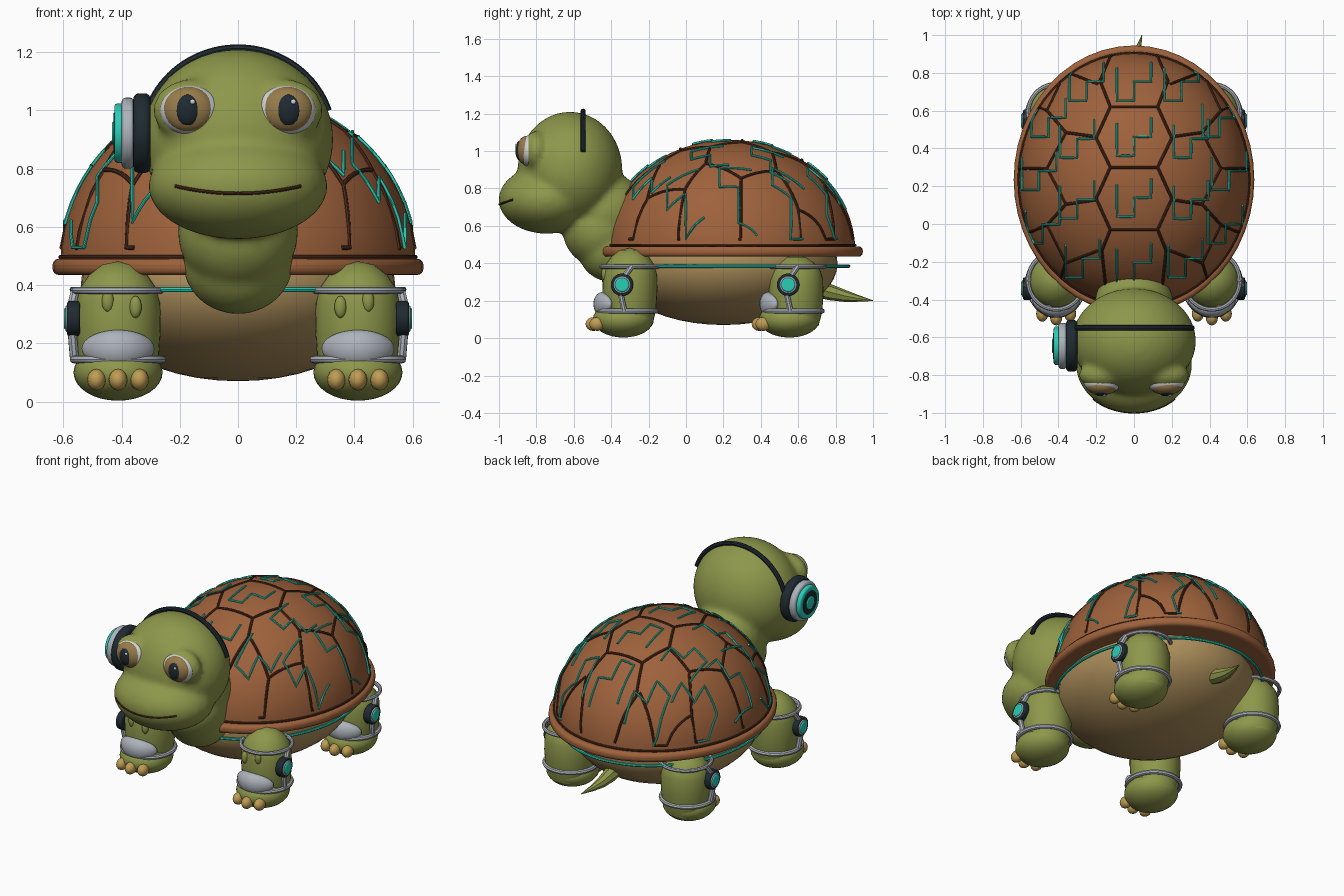
import bpy, bmesh, math
from mathutils import Vector, Matrix
from mathutils.bvhtree import BVHTree

cube = bpy.data.objects.get("Cube")
if cube:
    bpy.data.objects.remove(cube)


def material(name, *rgb):
    m = bpy.data.materials.new(name)
    m.use_nodes = True
    col = [(c / 255) ** 2.2 for c in rgb] + [1]
    m.diffuse_color = col
    m.node_tree.nodes["Principled BSDF"].inputs["Base Color"].default_value = col
    return m


green = material("skin green", 140, 150, 76)
brown = material("shell brown", 157, 98, 62)
seam_brown = material("seam dark brown", 80, 48, 34)
tan = material("belly tan", 172, 142, 92)
gold = material("claw gold", 190, 155, 84)
metal = material("metal grey", 172, 178, 186)
black = material("dark slate", 36, 46, 52)
cyan = material("cyan glow", 45, 205, 182)
amber = material("iris amber", 150, 122, 76)
white = material("eye white", 205, 210, 214)
parts = []


def finish(ob, name, mat):
    ob.name = ob.data.name = name
    ob.data.materials.clear()
    ob.data.materials.append(mat)
    parts.append(ob)
    return ob


def bake(ob):
    """Move the transform into the mesh."""
    bpy.context.view_layer.update()
    ob.data.transform(ob.matrix_world)
    ob.matrix_world = Matrix()


def ball(name, mat, loc, size, seg=32):
    bpy.ops.mesh.primitive_uv_sphere_add(segments=seg, ring_count=seg // 2, location=loc)
    ob = bpy.context.object
    ob.scale = size
    bake(ob)
    return finish(ob, name, mat)


def disc(name, mat, loc, radius, depth, bevel, sideways=True, stretch=1):
    turn = (0, math.pi / 2, 0) if sideways else (0, 0, 0)
    bpy.ops.mesh.primitive_cylinder_add(vertices=48, radius=radius, depth=depth,
                                        location=loc, rotation=turn)
    ob = bpy.context.object
    ob.scale.y = stretch
    bake(ob)
    mod = ob.modifiers.new("round", "BEVEL")
    mod.width, mod.segments = bevel, 4
    return finish(ob, name, mat)


def tube(name, mat, paths, radius, closed=False, taper=None):
    cu = bpy.data.curves.new(name, "CURVE")
    cu.dimensions = "3D"
    cu.bevel_depth, cu.bevel_resolution, cu.use_fill_caps = radius, 2, True
    for path in paths:
        sp = cu.splines.new("POLY")
        sp.points.add(len(path) - 1)
        sp.use_cyclic_u = closed
        for i, p in enumerate(path):
            sp.points[i].co = (*p, 1)
            sp.points[i].radius = taper[i] if taper else 1
    ob = bpy.data.objects.new(name, cu)
    bpy.context.collection.objects.link(ob)
    bpy.ops.object.select_all(action="DESELECT")
    ob.select_set(True)
    bpy.context.view_layer.objects.active = ob
    bpy.ops.object.convert(target="MESH")
    return finish(bpy.context.object, name, mat)


def ring(name, mat, c, rx, ry, radius):
    path = [(c[0] + rx * math.cos(a), c[1] + ry * math.sin(a), c[2])
            for a in (i * math.tau / 64 for i in range(64))]
    return tube(name, mat, [path], radius, True)


# Shell dome, rim and belly
CY, CZ, RX, RY, RZ = 0.235, 0.47, 0.61, 0.67, 0.59
dome = ball("shell_dome", brown, (0, CY, CZ), (RX, RY, RZ), 64)
bm = bmesh.new()
bm.from_mesh(dome.data)
bmesh.ops.bisect_plane(bm, geom=bm.verts[:] + bm.edges[:] + bm.faces[:],
                       plane_co=(0, 0, CZ), plane_no=(0, 0, 1), clear_inner=True)
bm.to_mesh(dome.data)
bm.free()
disc("shell_rim", brown, (0, CY, 0.463), 0.637, 0.056, 0.022, False, 0.71 / 0.637)
ring("rim_groove", seam_brown, (0, CY, 0.497), RX, RY, 0.007)
ball("belly", tan, (0, 0.2, 0.4), (0.54, 0.61, 0.33), 48)
ring("belly_light", cyan, (0, 0.22, 0.385), 0.57, 0.65, 0.009)


def on_dome(points, lift=0, steps=7):
    """Drop a plan path onto the dome."""
    out = []
    for a, b in zip(points, points[1:]):
        for i in range(steps + 1):
            p = Vector(a).lerp(Vector(b), i / steps)
            u, v = p.x / RX, (p.y - CY) / RY
            k = min(1, 0.995 / max(math.hypot(u, v), 0.01))
            u, v = u * k, v * k
            n = 1 + lift
            out.append((u * RX * n, CY + v * RY * n, CZ + RZ * n * math.sqrt(1 - u * u - v * v)))
    return out


# Scute seams: a central row of hexagons, branching out to the rim
cross = [0.62, 0.3, -0.03]
seams = [[(-0.125, y), (0.125, y)] for y in cross]
for s in (-1, 1):
    edge = [(s * 0.12, 0.9), (s * 0.18, 0.76)]
    for y in cross:
        edge += [(s * 0.125, y), (s * 0.2, y - 0.165)]
    edge[-1] = (s * 0.17, -0.14)
    seams.append(edge + [(s * 0.14, -0.42)])
    wides = [0.74, 0.46, 0.13, -0.14]
    for y in wides:
        seams.append([(s * 0.19, y), (s * 0.36, y + (y - 0.3) * 0.15)])
    for a, b in zip(wides, wides[1:]):
        m = (a + b) / 2
        fork = (s * 0.46, m)
        for y in (a, b):
            seams.append([(s * 0.36, y + (y - 0.3) * 0.15), fork])
        seams.append([fork, (s * 0.75, m + (m - 0.3) * 0.4)])
    seams.append([(s * 0.36, 0.81), (s * 0.45, 0.95)])
    seams.append([(s * 0.36, -0.2), (s * 0.42, -0.4)])
tube("scute_seams", seam_brown, [on_dome(p) for p in seams], 0.008)

# Stepped light traces, one on each scute
step = [(-0.09, 0.07), (-0.09, -0.1), (0, -0.1), (0, 0), (0.09, 0), (0.09, 0.1)]
spots = [(0, 0.75), (0, 0.46), (0, 0.14), (0, -0.2)]
for s in (-1, 1):
    spots += [(s * x, y) for x, y in
              ((0.25, 0.75), (0.3, 0.45), (0.3, 0.13), (0.27, -0.18), (0.45, 0.56), (0.5, 0.28), (0.48, 0))]
tube("shell_lights", cyan, [on_dome([(x + a, y + b) for a, b in step], 0.008, 4) for x, y in spots], 0.006)

# Head and neck blended into one skin
blobs = [((0, -0.62, 0.9), (0.328, 0.28, 0.31)), ((0, -0.745, 0.74), (0.308, 0.257, 0.182)),
         ((0, -0.43, 0.68), (0.21, 0.21, 0.21)), ((0, -0.46, 0.58), (0.207, 0.2, 0.2)),
         ((0, -0.4, 0.48), (0.19, 0.18, 0.18))]
blobs += [((s * 0.165, -0.8, 1), (0.127, 0.075, 0.107)) for s in (-1, 1)]
pieces = [ball("head", green, loc, size, 48) for loc, size in blobs]
bpy.ops.object.select_all(action="DESELECT")
for p in pieces:
    p.select_set(True)
    parts.remove(p)
head = pieces[0]
bpy.context.view_layer.objects.active = head
bpy.ops.object.join()
mod = head.modifiers.new("blend", "REMESH")
mod.mode, mod.voxel_size = "VOXEL", 0.016
mod = head.modifiers.new("soften", "SMOOTH")
mod.factor, mod.iterations = 0.5, 8
bpy.ops.object.convert(target="MESH")
finish(bpy.context.object, "head", green)
head = bpy.context.object

# Mouth line on the muzzle
tree = BVHTree.FromPolygons([v.co for v in head.data.vertices], [p.vertices[:] for p in head.data.polygons])
mouth = []
for i in range(25):
    x = -0.215 + 0.43 * i / 24
    hit = tree.ray_cast(Vector((x, -2, 0.715 + 0.025 * (x / 0.215) ** 2)), Vector((0, 1, 0)))[0]
    if hit:
        mouth.append(hit)
tube("mouth", seam_brown, [mouth], 0.006)

# Eyes
for s, side in ((1, "left"), (-1, "right")):
    ball(side + "_eyeball", white, (s * 0.165, -0.835, 1), (0.103, 0.062, 0.085))
    ball(side + "_iris", amber, (s * 0.169, -0.853, 1.003), (0.088, 0.052, 0.078))
    ball(side + "_pupil", black, (s * 0.173, -0.888, 1.002), (0.042, 0.024, 0.053))
    ball(side + "_eye_glint", white, (s * 0.173 + 0.017, -0.907, 1.03), (0.009, 0.006, 0.009), 12)

# Headband and the single ear cup
band = []
for i in range(41):
    a = 0.32 + (math.pi - 0.5) * i / 40
    band.append((0.325 * math.cos(a), -0.55, 0.9 + 0.313 * math.sin(a)))
tube("headband", black, [band], 0.014)
for name, mat, x, r, d in (("ear_cushion", black, -0.33, 0.137, 0.06), ("ear_housing", metal, -0.378, 0.122, 0.044),
                           ("ear_light", cyan, -0.408, 0.102, 0.034), ("ear_plate", black, -0.42, 0.072, 0.016),
                           ("ear_button", cyan, -0.424, 0.04, 0.018)):
    disc(name, mat, (x, -0.645, 0.922), r, d, d * 0.35)

# Legs with feet, claws and braces
profile = [(0.12, 0.07), (0.14, 0.15), (0.147, 0.25), (0.145, 0.34), (0.132, 0.39), (0.1, 0.435), (0.055, 0.47), (0, 0.482)]
for s, side in ((1, "left"), (-1, "right")):
    for place, y in (("front", -0.3), ("rear", 0.588)):
        tag = f"{place}_{side}_"
        x = s * 0.412
        top = 1 if place == "front" else 0.92
        bm = bmesh.new()
        vs = [bm.verts.new((r, 0, z * top)) for r, z in profile]
        es = [bm.edges.new(e) for e in zip(vs, vs[1:])]
        bmesh.ops.spin(bm, geom=vs + es, cent=(0, 0, 0), axis=(0, 0, 1), angle=math.tau, steps=32)
        bmesh.ops.remove_doubles(bm, verts=bm.verts, dist=0.0005)
        bmesh.ops.recalc_face_normals(bm, faces=bm.faces)
        bmesh.ops.translate(bm, verts=bm.verts, vec=(x, y, 0))
        me = bpy.data.meshes.new(tag + "leg")
        bm.to_mesh(me)
        bm.free()
        leg = bpy.data.objects.new(tag + "leg", me)
        bpy.context.collection.objects.link(leg)
        finish(leg, tag + "leg", green)
        ball(tag + "foot", green, (x, y - 0.035, 0.1), (0.153, 0.163, 0.097))
        for i in (-1, 0, 1):
            ball(f"{tag}claw_{i + 2}", gold, (x + i * 0.074, y - 0.195 + 0.02 * abs(i), 0.075),
                 (0.032, 0.042, 0.037), 16)
        for dx, z in ((-0.035, 0.345), (0.06, 0.325)):
            ball(tag + "skin_bump", green, (x + s * dx * -1 if s < 0 else x + dx * -1, y - 0.135, z),
                 (0.021, 0.017, 0.038), 16)
        ring(tag + "upper_strap", metal, (x, y, 0.382), 0.148, 0.152, 0.012)
        ring(tag + "lower_strap", metal, (x, y - 0.015, 0.145), 0.152, 0.155, 0.014)
        pad = ball(tag + "shin_pad", metal, (x, y - 0.148, 0.182), (0.125, 0.047, 0.064))
        for v in pad.data.vertices:
            v.co.y += 2.5 * (v.co.x - x) ** 2
        joint = (s * 0.565, y - 0.042, 0.285)
        tube(tag + "strut", metal, [[(s * 0.558, y + 0.01, 0.385), (s * 0.574, y - 0.035, 0.32),
                                     (s * 0.57, y - 0.05, 0.24), (s * 0.562, y - 0.03, 0.145)]], 0.016)
        disc(tag + "joint", black, joint, 0.06, 0.044, 0.008)
        disc(tag + "joint_ring", metal, (s * 0.57, joint[1], 0.285), 0.046, 0.044, 0.005)
        disc(tag + "joint_light", cyan, (s * 0.576, joint[1], 0.285), 0.038, 0.044, 0.008)

# Tail
tube("tail", green, [[(0, 0.68, 0.27), (0, 0.77, 0.245), (0.005, 0.85, 0.225), (0.02, 0.92, 0.212), (0.042, 1, 0.2)]],
     0.045, taper=[1, 0.95, 0.7, 0.4, 0.04])

# Smooth shading with sharp edges kept
bpy.ops.object.select_all(action="DESELECT")
for ob in parts:
    ob.select_set(True)
bpy.context.view_layer.objects.active = head
bpy.ops.object.shade_smooth_by_angle(angle=math.radians(40))
